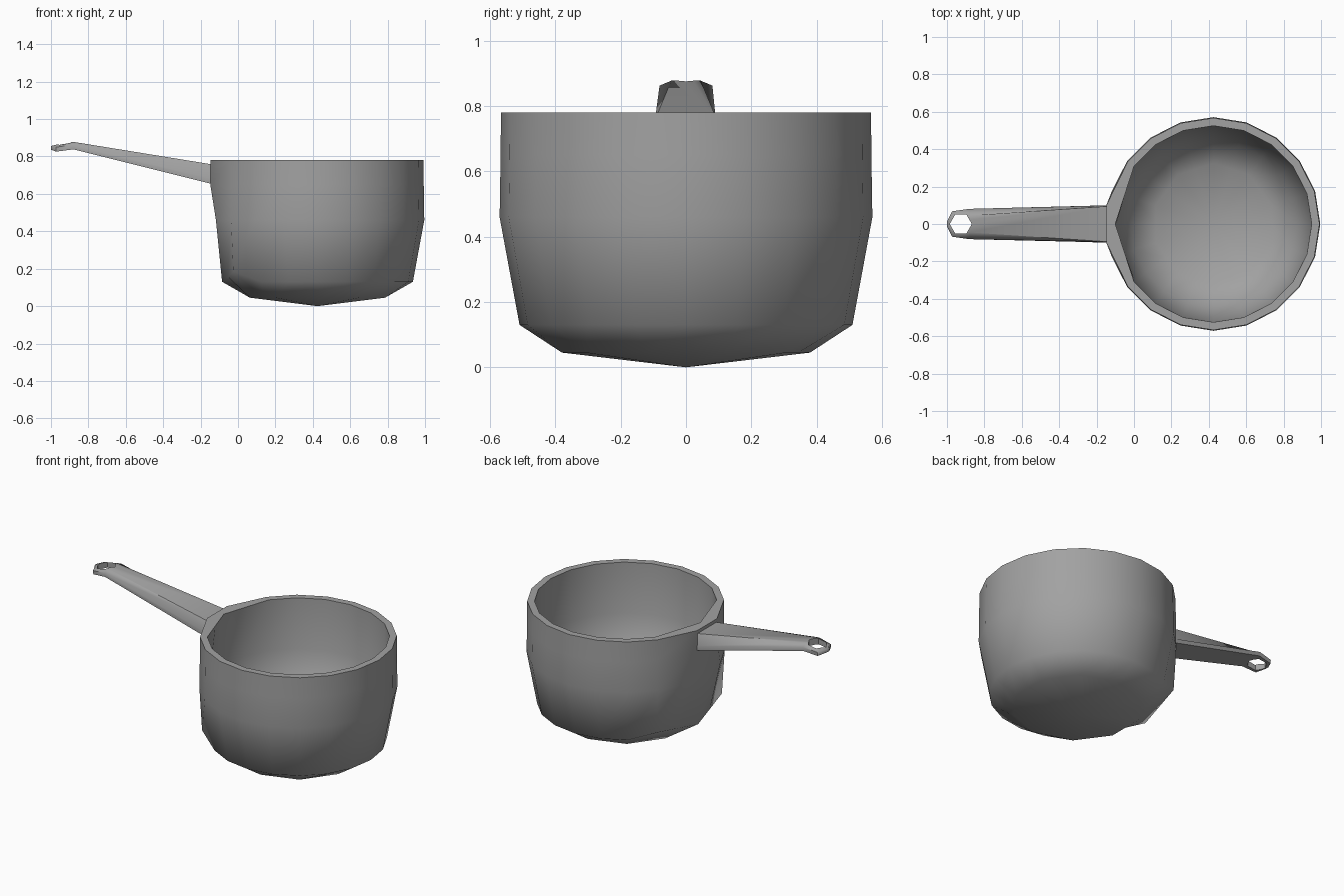
import bpy
import bmesh
from math import cos, sin, pi, radians

if "Cube" in bpy.data.objects:
    bpy.data.objects.remove(bpy.data.objects["Cube"], do_unlink=True)

SIDES = 20
CENTRE_X = 0.425

metal = bpy.data.materials.new("grey_metal")
metal.use_nodes = True
colour = (0.36, 0.36, 0.36, 1)
metal.diffuse_color = colour
metal.node_tree.nodes["Principled BSDF"].inputs["Base Color"].default_value = colour


def make_object(name, bm):
    bmesh.ops.recalc_face_normals(bm, faces=bm.faces)
    mesh = bpy.data.meshes.new(name)
    bm.to_mesh(mesh)
    bm.free()
    obj = bpy.data.objects.new(name, mesh)
    bpy.context.collection.objects.link(obj)
    mesh.materials.append(metal)
    return obj


def bridge(bm, a, b):
    n = len(a)
    for i in range(n):
        j = (i + 1) % n
        bm.faces.new((a[i], a[j], b[j], b[i]))


def straighten(ring, indices):
    for i in indices:
        ring[i].co = (ring[i - 1].co + ring[i + 1].co) / 2


def smooth(obj, angle):
    bpy.ops.object.select_all(action='DESELECT')
    obj.select_set(True)
    bpy.context.view_layer.objects.active = obj
    bpy.ops.object.shade_smooth_by_angle(angle=radians(angle))


# Pot: outer wall from the base up, over the rim, down the inside
profile = [(0.38, 0.045), (0.51, 0.13), (0.571, 0.46), (0.568, 0.65), (0.567, 0.78),
           (0.525, 0.78), (0.52, 0.46), (0.445, 0.2), (0.325, 0.11)]
bm = bmesh.new()
rings = [[bm.verts.new((CENTRE_X + r * cos(2 * pi * i / SIDES),
                        r * sin(2 * pi * i / SIDES), z)) for i in range(SIDES)]
         for r, z in profile]
for low, high in zip(rings, rings[1:]):
    bridge(bm, low, high)
for ring, z in ((rings[0], 0), (rings[-1], 0.09)):
    tip = bm.verts.new((CENTRE_X, 0, z))
    for i in range(SIDES):
        bm.faces.new((ring[i], ring[(i + 1) % SIDES], tip))

# The base rings have half as many corners as the wall
for ring in (rings[0], rings[-1]):
    straighten(ring, range(0, SIDES, 2))

# Fuller lower corners on both sides of the handle
for i, y in ((8, 0.325), (12, -0.325)):
    rings[1][i].co = (-0.025, y, 0.185)
straighten(rings[1], (9, 11))

# Straighten the rim beside the handle
straighten(rings[5], (9, 11))

# Pull the wall out into a flat mount for the handle
for ring in rings[3:5]:
    for i, y in ((9, 0.1), (10, 0), (11, -0.1)):
        ring[i].co.x, ring[i].co.y = -0.148, y
rings[2][10].co.x = -0.117
smooth(make_object("pot", bm), 60)

# Handle: six-sided sections
# x, half widths of bottom, shoulder, top, then their heights
sections = [(-0.14, 0.1, 0.099, 0.095, 0.653, 0.68, 0.758),
            (-0.88, 0.078, 0.081, 0.045, 0.838, 0.863, 0.878),
            (-0.972, 0.066, 0.068, 0.042, 0.826, 0.85, 0.863),
            (-1.0, 0.012, 0.014, 0.01, 0.836, 0.846, 0.856)]
bm = bmesh.new()
loops = []
for x, wb, ws, wt, zb, zs, zt in sections:
    half = [(wb, zb), (ws, zs), (wt, zt)]
    points = half + [(-w, z) for w, z in reversed(half)]
    loops.append([bm.verts.new((x, y, z)) for y, z in points])
for a, b in zip(loops, loops[1:]):
    bridge(bm, a, b)
bm.faces.new(loops[0])
bm.faces.new(loops[-1])
handle = make_object("handle", bm)

# Hanging hole
bpy.ops.mesh.primitive_cylinder_add(vertices=6, radius=0.059, depth=0.4,
                                    location=(-0.926, 0, 0.85),
                                    rotation=(0, 0, pi / 2))
cutter = bpy.context.object
cutter.name = "hole_cutter"
cutter.data.materials.append(metal)
bpy.context.view_layer.objects.active = handle
cut = handle.modifiers.new("hanging_hole", 'BOOLEAN')
cut.operation = 'DIFFERENCE'
cut.solver = 'EXACT'
cut.object = cutter
bpy.ops.object.modifier_apply(modifier=cut.name)
bpy.data.objects.remove(cutter, do_unlink=True)
smooth(handle, 55)
